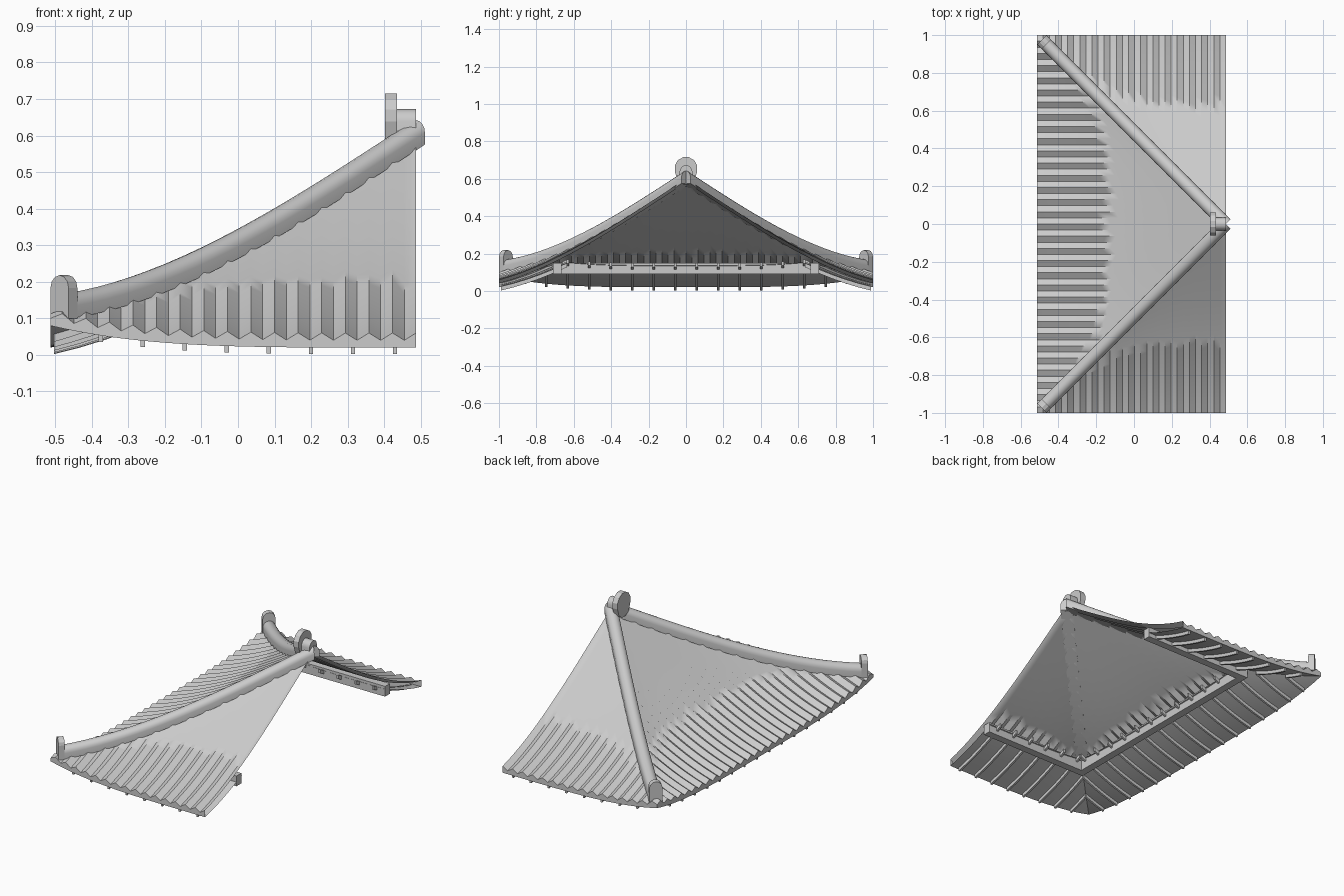
import bpy, bmesh
from math import sin, cos, pi, sqrt
from mathutils import Vector

if "Cube" in bpy.data.objects:
    bpy.data.objects.remove(bpy.data.objects["Cube"])

A = 0.487      # x of the apex / cut plane
N = 31         # half-waves of tile between centre and corner


def hip_z(u):
    return 0.59 - 0.65 * u - 0.02 * u * u + 0.19 * u ** 3


def roof_z(u, v):
    r = min(abs(v) / u, 1) if u > 1e-6 else 1
    return hip_z(u) - 0.06 * u ** 2.5 * (1 - r ** 4)


def slab_z(u, v):
    return roof_z(u, v) - 0.03 - 0.057 * (1 - u)


def place(side, u, v, z):
    # u runs outward from the apex, v runs along the eave
    return {"left": (A - u, v, z), "front": (A - v, -u, z), "back": (A - v, u, z)}[side]


def make(name, verts, faces, smooth=None, fix=True):
    me = bpy.data.meshes.new(name)
    bm = bmesh.new()
    vs = [bm.verts.new(p) for p in verts]
    for f in faces:
        bm.faces.new([vs[i] for i in f])
    bmesh.ops.remove_doubles(bm, verts=bm.verts, dist=1e-5)
    if fix:
        bmesh.ops.recalc_face_normals(bm, faces=bm.faces)
    bm.to_mesh(me)
    bm.free()
    ob = bpy.data.objects.new(name, me)
    bpy.context.collection.objects.link(ob)
    if smooth:
        bpy.context.view_layer.objects.active = ob
        ob.select_set(True)
        bpy.ops.object.shade_smooth_by_angle(angle=smooth)
        ob.select_set(False)
    return ob


def grid(name, rows, flip=False, smooth=None):
    n = len(rows[0])
    verts = [p for r in rows for p in r]
    faces = []
    for i in range(len(rows) - 1):
        for j in range(n - 1):
            q = [i * n + j, i * n + j + 1, (i + 1) * n + j + 1, (i + 1) * n + j]
            faces.append(q[::-1] if flip else q)
    return make(name, verts, faces, smooth, False)


def sweep(name, rings, smooth=None):
    n = len(rings[0])
    verts = [p for r in rings for p in r]
    faces = [(i * n + j, i * n + (j + 1) % n, (i + 1) * n + (j + 1) % n, (i + 1) * n + j)
             for i in range(len(rings) - 1) for j in range(n)]
    faces += [tuple(range(n)), tuple(range(len(verts) - n, len(verts)))]
    return make(name, verts, faces, smooth)


def box(name, lo, hi):
    sec = [(lo[1], lo[2]), (hi[1], lo[2]), (hi[1], hi[2]), (lo[1], hi[2])]
    return sweep(name, [[(x, y, z) for y, z in sec] for x in (lo[0], hi[0])])


def arch(w, z0, z1, n=8):
    # round-topped outline: (sideways, height)
    return [(w, z0)] + [(w * cos(pi * k / n), z1 - w + w * sin(pi * k / n))
                        for k in range(n + 1)] + [(-w, z0)]


for side in ("left", "front", "back"):
    ks = range(-N, N + 1) if side == "left" else range(N + 1)
    tiles, soffit, fascia = [], [], []
    for k in ks:
        v = k / N
        wave = 0.01 if k % 2 == 0 else -0.01
        us = [abs(v) + (1 - abs(v)) * s / 18 for s in range(19)]
        tiles.append([place(side, u, v, roof_z(u, v) + wave) for u in us])
        u0 = max(abs(v), 0.66)
        us = [u0 + (1 - u0) * s / 6 for s in range(7)]
        soffit.append([place(side, u, v, slab_z(u, v)) for u in us])
        fascia.append([place(side, 1, v, slab_z(1, v)), place(side, 1, v, roof_z(1, v) + wave)])
    # corrugated tile slope, soffit board under it and the eave edge
    flip = side != "front"
    grid(side + "_tiles", tiles, not flip if side != "back" else False, 1.0)
    grid(side + "_soffit", soffit, flip if side != "back" else True, 0.5)
    grid(side + "_eave_edge", fascia, side != "back")

    # rafters below the soffit
    for k in range(-8 if side == "left" else 0, 8):
        v = 0.0575 + 0.115 * k
        u0 = max(0.635, abs(v))
        rings = []
        for s in range(6):
            u = u0 + (0.99 - u0) * s / 5
            z = slab_z(u, v)
            rings.append([place(side, u, v + d, z + h) for d, h in
                          ((-.006, .002), (.006, .002), (.006, -.02), (-.006, -.02))])
        sweep(side + "_rafter", rings)

# wall beams carrying the rafters
box("left_beam", (A - 0.71, -0.71, 0.09), (A - 0.665, 0.71, 0.15))
for s in (-1, 1):
    y0, y1 = sorted((s * 0.665, s * 0.71))
    box("side_beam", (A - 0.67, y0, 0.09), (A, y1, 0.15))

# hip ridges and their end tiles
d = 1 / sqrt(2)
for s in (-1, 1):
    rings = []
    for i in range(21):
        u = 0.965 * i / 20
        rings.append([(A - u + w * d, s * (u + w * d), hip_z(u) + h)
                      for w, h in arch(0.034, -0.015, 0.052)])
    sweep("hip_ridge", rings, 0.7)
    rings = []
    for t in (-0.017, 0.017):
        u = 0.963 + t * d
        rings.append([(A - u + w * d, s * (u + w * d), z)
                      for w, z in arch(0.035, 0.10, 0.218, 6)])
    sweep("hip_end_tile", rings)

# short top ridge with its round end plate
sweep("top_ridge", [[(x, w, z) for w, z in arch(0.034, 0.57, 0.672)] for x in (0.43, A)], 0.7)
disc = [(0.062 * cos(2 * pi * (k + .5) / 12), 0.655 + 0.062 * sin(2 * pi * (k + .5) / 12))
        for k in range(12)]
disc = [(y, z if z > 0.63 else z - 0.02) for y, z in disc]
sweep("top_end_plate", [[(x, y, z) for y, z in disc] for x in (0.402, 0.435)])
